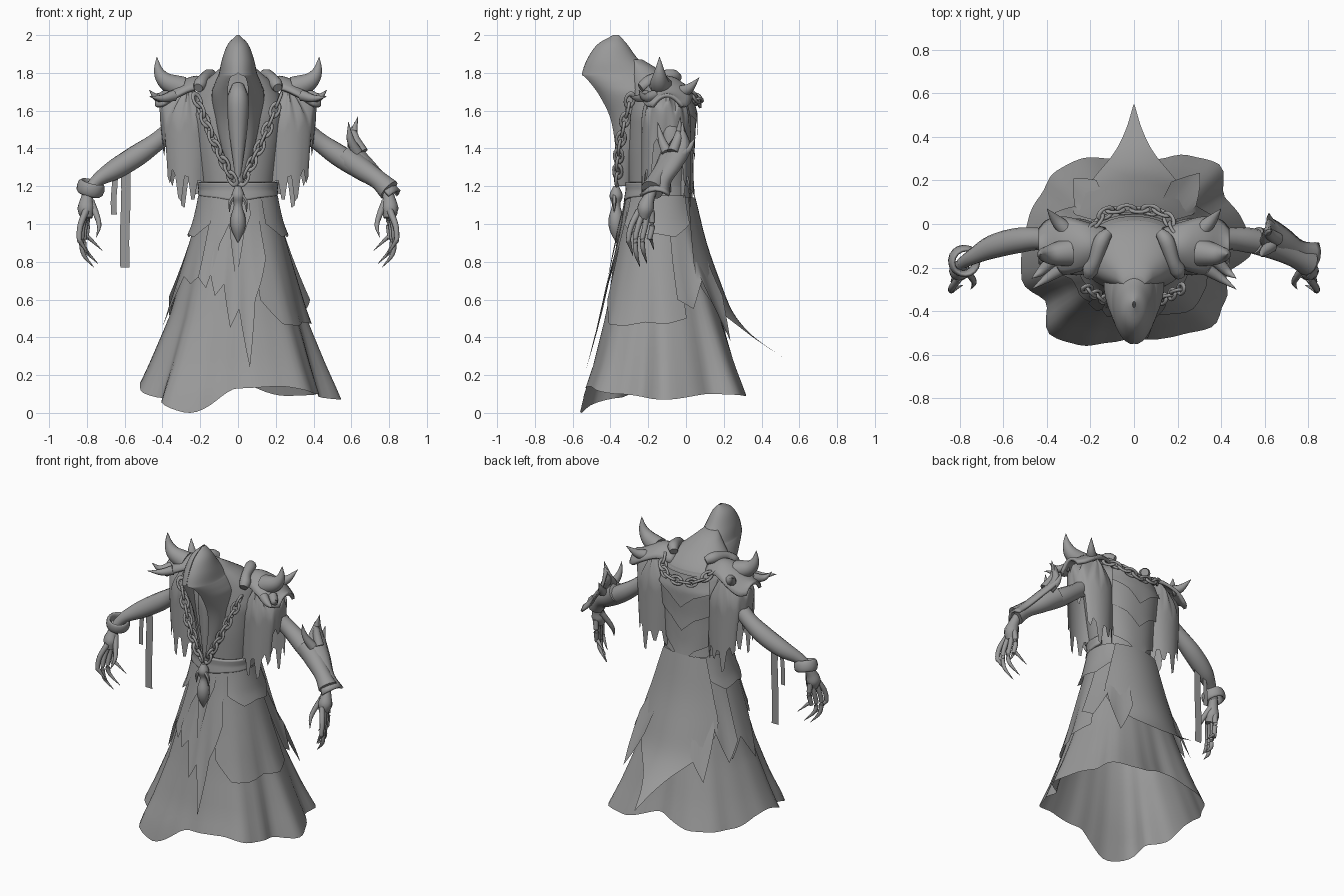
import bpy, bmesh
from math import sin, cos, pi, radians, asin
from mathutils import Vector, Quaternion

if "Cube" in bpy.data.objects:
    bpy.data.objects.remove(bpy.data.objects["Cube"])

grey = bpy.data.materials.new("plain grey")
grey.use_nodes = True
grey.diffuse_color = (.32, .32, .32, 1)
grey.node_tree.nodes["Principled BSDF"].inputs["Base Color"].default_value = grey.diffuse_color
made = []


def finish(obj, thickness=0):
    obj.data.materials.append(grey)
    if thickness:
        obj.modifiers.new("thickness", "SOLIDIFY").thickness = thickness
    made.append(obj)
    return obj


def skin(name, rows, closed=False, cap=False, thickness=0):
    """Surface through rows of points."""
    bm = bmesh.new()
    grid = [[bm.verts.new(p) for p in row] for row in rows]
    count = len(grid[0])
    for upper, lower in zip(grid, grid[1:]):
        for c in range(count if closed else count - 1):
            d = (c + 1) % count
            bm.faces.new((upper[c], upper[d], lower[d], lower[c]))
    if cap:
        bm.faces.new(grid[0])
        bm.faces.new(grid[-1])
    bmesh.ops.remove_doubles(bm, verts=bm.verts, dist=.0002)
    bmesh.ops.recalc_face_normals(bm, faces=bm.faces)
    mesh = bpy.data.meshes.new(name)
    bm.to_mesh(mesh)
    bm.free()
    obj = bpy.data.objects.new(name, mesh)
    bpy.context.collection.objects.link(obj)
    return finish(obj, thickness)


def smooth(points, steps=4):
    """Rounded path through points of any dimension."""
    pts = [Vector(p) for p in points]
    pts = [pts[0] * 2 - pts[1]] + pts + [pts[-1] * 2 - pts[-2]]
    path = []
    for a, b, c, d in zip(pts, pts[1:], pts[2:], pts[3:]):
        for t in (s / steps for s in range(steps)):
            path.append(b + ((c - a) * t + (a * 2 - b * 5 + c * 4 - d) * t * t
                             + (b * 3 - a - c * 3 + d) * t ** 3) * .5)
    return path + [pts[-2]]


def tube(name, points, side=1, sides=10):
    """Round limb through (x, y, z, radius) points."""
    path = smooth([(p[0] * side, *p[1:]) for p in points])
    rows = []
    for i, p in enumerate(path):
        ahead = path[min(i + 1, len(path) - 1)] - path[max(i - 1, 0)]
        turn = ahead.xyz.to_track_quat("Z", "Y")
        r = max(p.w, .001)
        rows.append([p.xyz + turn @ Vector((r * cos(a), r * sin(a), 0))
                     for a in (2 * pi * k / sides for k in range(sides))])
    return skin(name, rows, closed=True, cap=True)


# Body outline: height, half width, front, back
BODY = [(1.87, .05, -.3, -.23), (1.81, .11, -.3, -.13), (1.76, .17, -.3, -.05), (1.69, .22, -.3, .02),
        (1.58, .25, -.31, .045), (1.4, .22, -.31, .03), (1.18, .19, -.3, .03), (1, .22, -.33, .055),
        (.8, .275, -.37, .1), (.5, .36, -.43, .185), (.25, .46, -.49, .255), (.1, .525, -.54, .305),
        (-.1, .6, -.58, .35)]
# Swell of the skirt folds and height of the hem, by heading from the left side
FOLDS = [1.02, .98, .95, 1.15, 1.1, 1.02, .97, 1.03, 1.07, 1.06, .98, .99,
         1.04, 1.04, .92, 1.1, 1.06, 1.01, .99, 1.02, 1.03, 1.07, .95, .84]
HEM = [.07, .1, .09, .16, .1, .1, .16, .08, 0, .13, .14, .1]


def around(values, angle):
    spot = angle / (2 * pi) * len(values) % len(values)
    i, f = int(spot), spot % 1
    here, there = values[i % len(values)], values[(i + 1) % len(values)]
    return here + (there - here) * f * f * (3 - 2 * f)


def body(angle, z, lift=0):
    """Point on the robe at a heading and height."""
    hi, lo = next(((a, b) for a, b in zip(BODY, BODY[1:]) if z >= b[0]), BODY[-2:])
    half, front, back = Vector(hi[1:]).lerp(Vector(lo[1:]), (hi[0] - z) / (hi[0] - lo[0]))
    c, s, power = cos(angle), sin(angle), 2.2
    reach = (abs(c / half) ** power + abs(s * 2 / (back - front)) ** power) ** (-1 / power)
    reach = reach * (1 + (around(FOLDS, angle) - 1) * max(0, 1.1 - z) ** 1.3) + lift
    return Vector((reach * c, (front + back) / 2 + reach * s, z))


def panel(name, start, end, top, hem, lift, flare=0, thickness=0):
    """Cloth lying over the robe with a ragged hem."""
    cols, rows = (len(hem) - 1) * 3, 9
    grid = []
    for r in range(rows + 1):
        row = []
        for c in range(cols + 1):
            k = min(c // 3, len(hem) - 2)
            low = hem[k] + (hem[k + 1] - hem[k]) * (c / 3 - k)
            z = top + (low - top) * r / rows
            row.append(body(radians(start + (end - start) * c / cols), z, lift + flare * (r / rows) ** 2))
        grid.append(row)
    return skin(name, grid, thickness=thickness)


# Robe: torso and skirt with a wavy hem
turns = [2 * pi * k / 96 for k in range(96)]
skin("torso", [[body(a, 1.87 - .73 * r / 20) for a in turns] for r in range(21)], closed=True, cap=True)
skin("skirt", [[body(a, 1.2 + (around(HEM, a) - 1.2) * r / 18) for a in turns] for r in range(19)], closed=True)

# Layered cloth on the skirt and back
panel("belt", 165, 375, 1.22, [1.17, 1.15, 1.14, 1.12, 1.14, 1.15, 1.17], .02, 0, .02)
panel("front_tabard", 240, 302, 1.16, [.75, .62, .68, .45, .55, .24, .6, .7, .82], .012, .02)
panel("front_overlay", 228, 288, 1.16, [.72, .66, .9, 1, .7, .95, 1.05], .018, .01)
panel("left_overlay", -68, 20, 1.14, [.6, .47, .46, .48, .47, .5], .008, .008)
panel("left_rear_overlay", 12, 62, 1.14, [.6, .55, .7, .38, .62], .01, .05)
panel("right_overlay", 160, 232, 1.14, [.5, .62, .46, .72, .68, .74], .008, .01)
panel("right_rear_overlay", 118, 166, 1.14, [.55, .4, .7, .5, .62], .01, .04)
panel("left_hip_flap", -52, 40, 1.15, [1, .93, .95, .93, 1], .016, .015)
panel("right_hip_flap", 140, 232, 1.15, [1, .93, .95, .93, 1], .016, .015)
for i, (top, low) in enumerate([(1.7, 1.09), (1.68, 1.3), (1.66, 1.46)]):
    panel("back_layer", 38, 142, top, [low + .12, low + .08, low, low + .08, low + .12], .006 + .005 * i, .008)

# Back train ending in a long point: rear position, height, half width
train = smooth([(.05, 1.14, .16), (.11, .9, .23), (.18, .7, .28), (.245, .54, .21),
                (.33, .43, .1), (.43, .35, .04), (.55, .27, .002)])
skin("back_train", [[(w * u / 5, y - 1.5 * (w * u / 5) ** 2, z) for u in range(-5, 6)] for y, z, w in train])

# Hood open at the front: height, back, front, half width, half gap
HOOD = [(1.2, -.29, -.37, .025, .004), (1.4, -.24, -.38, .085, .035), (1.56, -.12, -.415, .12, .052),
        (1.68, -.05, -.475, .14, .054), (1.74, -.08, -.52, .125, .05), (1.78, -.12, -.55, .108, .036),
        (1.8, -.16, -.55, .1, .001), (1.87, -.25, -.525, .085, .001), (1.95, -.31, -.47, .055, .001),
        (2, -.355, -.385, .006, .001)]
rows = []
for z, back, front, half, gap in smooth(HOOD):
    first = asin(min(max(gap, .0005) / half, 1))
    arc = [first + (2 * pi - 2 * first) * k / 32 for k in range(33)]
    rows.append([(half * sin(a), (back + front) / 2 + (front - back) / 2 * cos(a), min(z, 2)) for a in arc])
skin("hood", rows)
tube("throat", [(0, -.29, 1.73, .035), (0, -.33, 1.66, .055), (0, -.335, 1.5, .048), (0, -.35, 1.2, .01)])


# Chain and pendant
def ring(name, place, major, minor, scale):
    bpy.ops.mesh.primitive_torus_add(location=place, major_radius=major, minor_radius=minor,
                                     major_segments=16, minor_segments=8)
    obj = bpy.context.object
    obj.name, obj.scale = name, scale
    return finish(obj)


def chain(name, points, links):
    path = smooth(points, 16)
    for i in range(links):
        k = round((i + .5) / links * (len(path) - 2))
        link = ring(name, path[k], .023, .0085, (1.6, 1, 1))
        link.rotation_mode = "QUATERNION"
        link.rotation_quaternion = ((path[k + 1] - path[k]).to_track_quat("X", "Z")
                                    @ Quaternion((1, 0, 0), radians(25 + 90 * (i % 2))))


for s in (1, -1):
    chain("front_chain", [(.23 * s, -.29, 1.69), (.12 * s, -.35, 1.42), (.01 * s, -.365, 1.2)], 10)
chain("back_chain", [(-.2, -.05, 1.74), (-.13, .05, 1.67), (0, .065, 1.64), (.13, .05, 1.67), (.2, -.05, 1.74)], 10)
tube("pendant", [(0, -.37, 1.2, .015), (0, -.37, 1.15, .035), (0, -.37, 1.1, .022),
                 (0, -.37, 1.03, .04), (0, -.37, .97, .035), (0, -.37, .9, .001)], sides=8)
for s in (1, -1):
    tube("pendant_prong", [(0, -.38, 1.17, .012), (.04, -.38, 1.12, .012), (.045, -.38, 1.06, .001)], s, 6)

# Paired parts
for s, label in ((1, "left_"), (-1, "right_")):
    # Ragged shoulder cape: height, half width, half depth
    cape = smooth([(1.75, .02, .05), (1.67, .05, .095), (1.58, .105, .12), (1.5, .14, .13), (1.4, .15, .13), (1.1, .135, .13)])
    sheets = []
    for z, wide, deep in cape:
        sheet = []
        for k in range(48):
            a = 2 * pi * k / 48
            ragged = (.07, -.03, .09, -.06, .03, -.08, .06, 0)[k // 2 % 8]
            low = 1.16 + ragged + .27 * max(0, cos(a)) ** 2
            drop = 1.75 + (low - 1.75) * (1.75 - z) / .65
            sheet.append((s * (.265 + wide * cos(a)), -.105 + deep * sin(a), drop))
        sheets.append(sheet)
    skin(label + "shoulder_cape", sheets, closed=True)

    # Pauldron: distance out, height, half depth
    plate = smooth([(.12, 1.76, .08), (.22, 1.785, .11), (.32, 1.75, .135), (.4, 1.7, .12), (.44, 1.69, .08)])
    skin(label + "pauldron", [[(s * x, -.1 + d * u / 5, z - .065 * (u / 5) ** 2) for u in range(-5, 6)]
                              for x, z, d in plate], thickness=.02)
    tube(label + "pauldron_roll", [(.12, -.04, 1.77, .025), (.15, -.08, 1.785, .036), (.18, -.17, 1.77, .03),
                                   (.2, -.21, 1.74, .036), (.21, -.24, 1.72, .025)], s)
    tube(label + "horn", [(.3, -.13, 1.72, .065), (.38, -.14, 1.755, .048), (.42, -.14, 1.81, .027), (.43, -.14, 1.885, .001)], s)
    tube(label + "front_spike", [(.34, -.21, 1.68, .03), (.4, -.25, 1.665, .02), (.47, -.3, 1.675, .001)], s)
    tube(label + "outer_spike", [(.38, -.17, 1.68, .03), (.43, -.22, 1.67, .02), (.47, -.25, 1.71, .001)], s)
    tube(label + "rear_spike", [(.32, -.02, 1.7, .035), (.36, .02, 1.72, .025), (.4, .07, 1.775, .001)], s)

    # Arm and clawed hand
    tube(label + "arm", [(.26, -.1, 1.57, .06), (.41, -.07, 1.45, .05), (.53, -.075, 1.365, .058), (.65, -.105, 1.29, .054),
                         (.74, -.15, 1.235, .036), (.79, -.18, 1.18, .027)], s, 14)
    tube(label + "palm", [(.785, -.175, 1.19, .025), (.8, -.2, 1.13, .034), (.805, -.215, 1.08, .045), (.8, -.225, 1.03, .03)], s)
    for i in range(4):
        x, y, low = .82 - .012 * i, -.28 + .037 * i, (.84, .78, .8, .87)[i]
        tube(label + "finger", [(.805, -.25 + .022 * i, 1.07, .018), (x + .015, y - .01, .99, .016),
                                (x + .02, y - .025, .92, .014), (x + .01, y - .02, low + .06, .012),
                                (x - .035 - .01 * i, y, low - .01, .001)], s, 8)
    tube(label + "thumb", [(.78, -.2, 1.12, .02), (.75, -.24, 1.05, .016), (.735, -.27, .99, .012), (.75, -.3, .93, .001)], s, 8)

# Bracelet and hanging strips on the right arm
bracelet = ring("bracelet", (-.78, -.17, 1.19), .06, .015, (1, 1, 2.4))
bracelet.rotation_euler = (.2, .25, 0)
for name, x, wide, low in (("long_strip", -.597, .025, .77), ("short_strip", -.655, .015, 1.05)):
    skin(name, [[(x + e * wide + .004 * sin(6 * t), -.1, 1.32 + (low - 1.32) * t) for e in (-1, 1)]
                for t in (k / 8 for k in range(9))])

# Spiked bracer on the left arm
tube("bracer", [(.56, -.075, 1.36, .064), (.65, -.105, 1.295, .06), (.74, -.15, 1.235, .05), (.8, -.18, 1.18, .06)], sides=14)
guard = smooth([(.63, -.02, 1.54, .012), (.64, -.04, 1.43, .07), (.72, -.09, 1.33, .07), (.79, -.135, 1.25, .06), (.855, -.165, 1.185, .085)])
skin("bracer_guard", [[(p.x + .3 * e * p.w - .03 * e * e, p.y + .95 * e * p.w, p.z - .03 * e * e)
                       for e in (-1, -.5, 0, .5, 1)] for p in guard], thickness=.015)
tube("bracer_spike", [(.66, -.07, 1.38, .03), (.615, -.04, 1.47, .022), (.635, -.03, 1.57, .001)])
tube("bracer_rear_spike", [(.65, -.03, 1.36, .03), (.625, .015, 1.4, .018), (.62, .05, 1.46, .001)])
tube("bracer_front_spike", [(.63, -.1, 1.38, .03), (.595, -.13, 1.45, .02), (.585, -.15, 1.54, .001)])

# Smooth shading with sharp creases kept
bpy.ops.object.select_all(action="DESELECT")
for obj in made:
    obj.select_set(True)
bpy.context.view_layer.objects.active = made[0]
bpy.ops.object.shade_smooth_by_angle(angle=radians(50))
